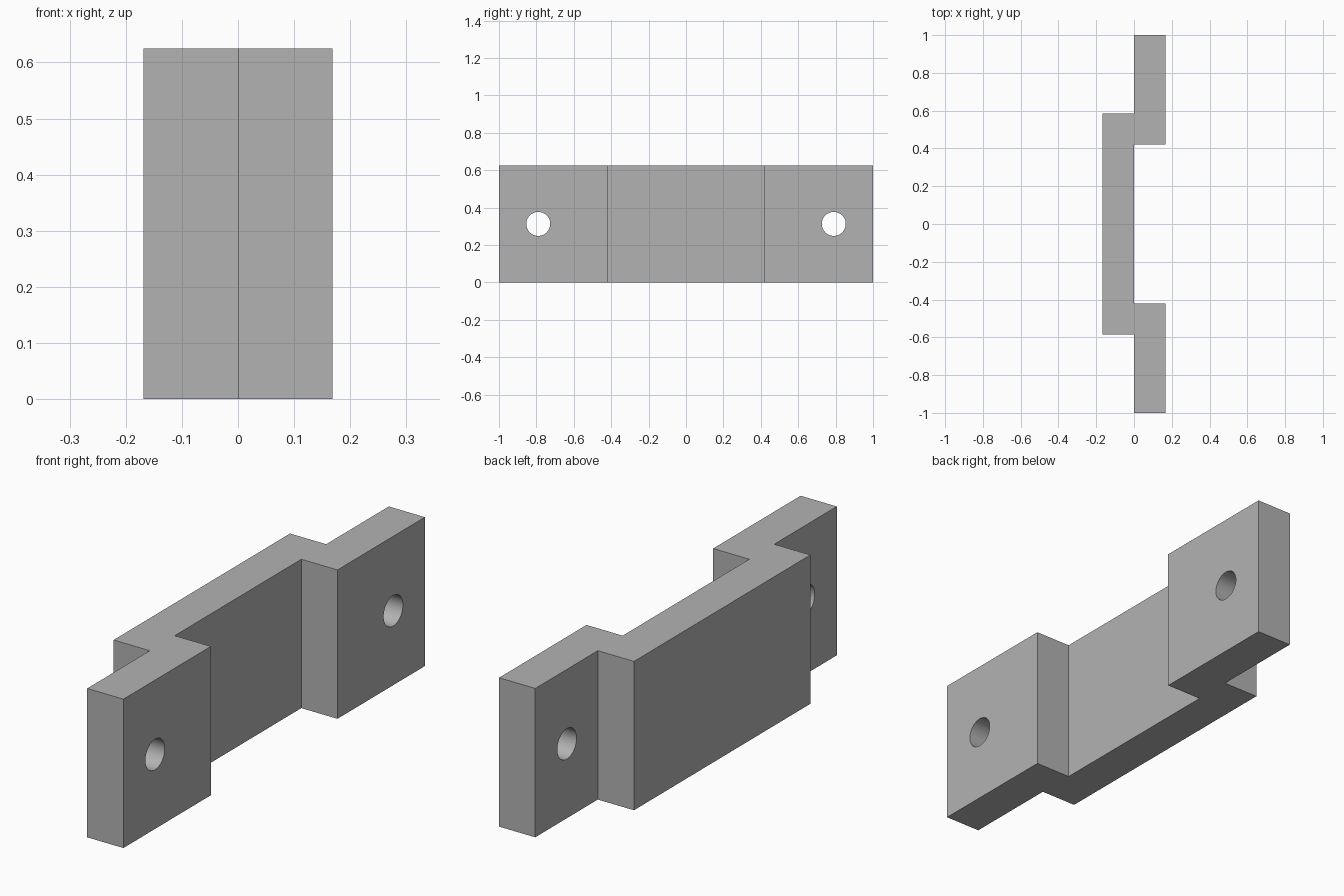
import bpy
import bmesh
import math

cube = bpy.data.objects.get("Cube")
if cube:
    bpy.data.objects.remove(cube, do_unlink=True)

DEPTH = 0.168      # plate thickness
HEIGHT = 0.625
INNER, OUTER = 0.42, 0.585   # inner and outer faces of the step
HOLE_Y, HOLE_R = 0.79, 0.064

grey = bpy.data.materials.new("mid grey")
grey.use_nodes = True
colour = (0.45, 0.45, 0.45, 1)
grey.diffuse_color = colour
grey.node_tree.nodes["Principled BSDF"].inputs["Base Color"].default_value = colour

# Stepped bracket: half outline in plan, mirrored across y and extruded up
half = [(-DEPTH, OUTER), (0, OUTER), (0, 1), (DEPTH, 1), (DEPTH, INNER), (0, INNER)]
outline = half + [(x, -y) for x, y in reversed(half)]
bm = bmesh.new()
base = bm.faces.new([bm.verts.new((x, y, 0)) for x, y in outline])
top = bmesh.ops.extrude_face_region(bm, geom=[base])["geom"]
bmesh.ops.translate(bm, vec=(0, 0, HEIGHT),
                    verts=[v for v in top if isinstance(v, bmesh.types.BMVert)])
bmesh.ops.recalc_face_normals(bm, faces=bm.faces)
mesh = bpy.data.meshes.new("bracket")
bm.to_mesh(mesh)
bm.free()
mesh.materials.append(grey)
bracket = bpy.data.objects.new("bracket", mesh)
bpy.context.collection.objects.link(bracket)

# Bolt holes through both end tabs
cutters = []
for side, name in ((1, "back"), (-1, "front")):
    bpy.ops.mesh.primitive_cylinder_add(
        vertices=48, radius=HOLE_R, depth=DEPTH * 2,
        location=(DEPTH / 2, side * HOLE_Y, HEIGHT / 2), rotation=(0, math.pi / 2, 0))
    cutter = bpy.context.object
    cutter.name = name + "_hole_cutter"
    cutter.data.materials.append(grey)
    cutters.append(cutter)
    mod = bracket.modifiers.new(name + "_hole", "BOOLEAN")
    mod.operation = "DIFFERENCE"
    mod.solver = "EXACT"
    mod.object = cutter

# Apply the cuts, drop the cutters and smooth the hole walls
bpy.ops.object.select_all(action="DESELECT")
bracket.select_set(True)
bpy.context.view_layer.objects.active = bracket
for mod in list(bracket.modifiers):
    bpy.ops.object.modifier_apply(modifier=mod.name)
for cutter in cutters:
    bpy.data.objects.remove(cutter, do_unlink=True)
bpy.ops.object.shade_smooth_by_angle(angle=math.radians(30))
